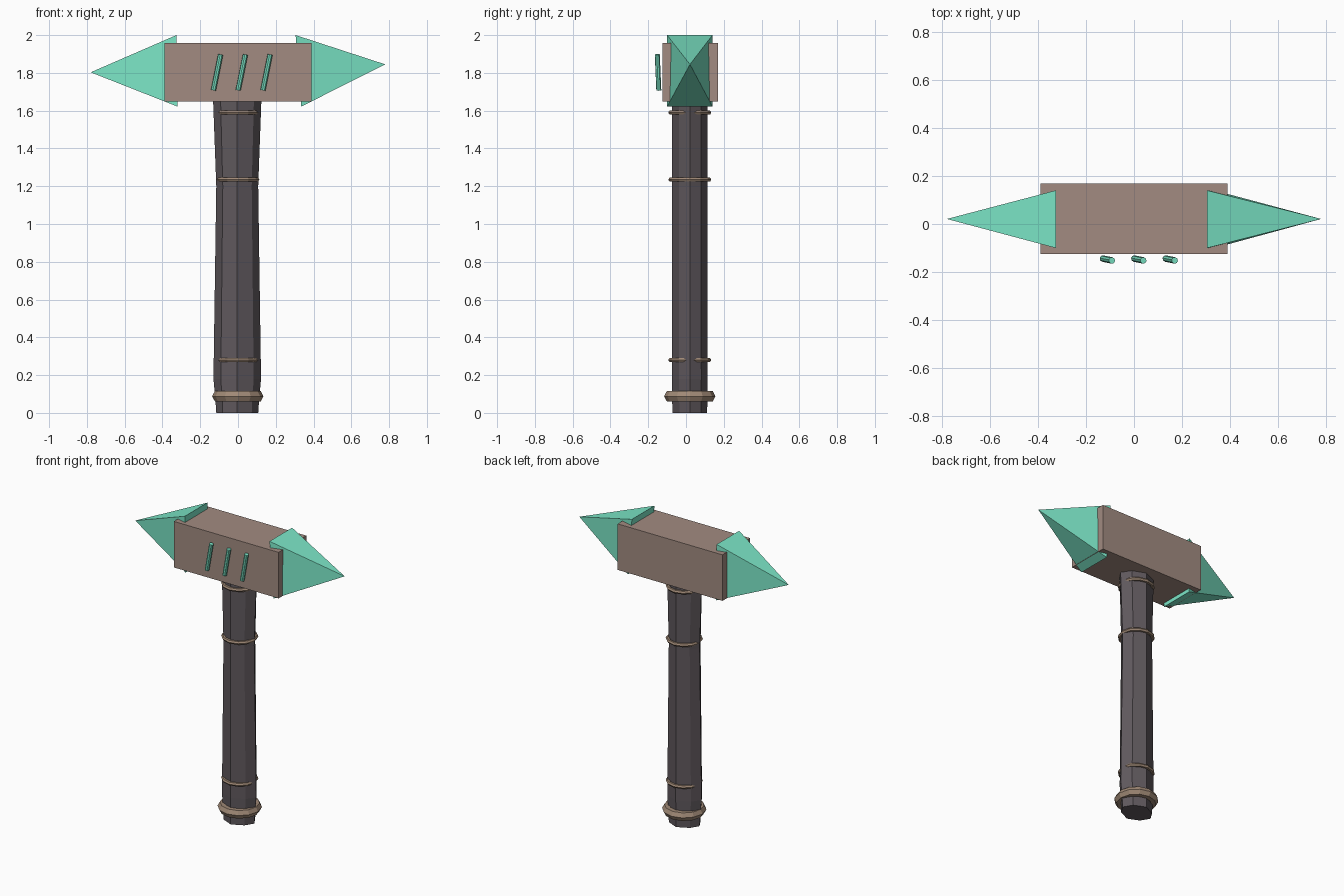
import bpy, bmesh, math
from mathutils import Vector

if "Cube" in bpy.data.objects:
    bpy.data.objects.remove(bpy.data.objects["Cube"])

CX, CY = -0.004, 0.02  # axis of the handle


def material(name, color):
    m = bpy.data.materials.new(name)
    m.diffuse_color = (*color, 1)
    m.use_nodes = True
    m.node_tree.nodes["Principled BSDF"].inputs["Base Color"].default_value = m.diffuse_color
    return m


GEM = material("teal", (0.20, 0.79, 0.57))
BLOCK = material("brown", (0.36, 0.26, 0.22))
GRIP = material("dark_grip", (0.115, 0.098, 0.109))
BAND = material("tan", (0.35, 0.25, 0.18))


def finish(obj, name, mat):
    obj.name = name
    obj.data.materials.append(mat)
    return obj


def mesh_object(name, bm, mat):
    bmesh.ops.recalc_face_normals(bm, faces=bm.faces)
    me = bpy.data.meshes.new(name)
    bm.to_mesh(me)
    bm.free()
    obj = bpy.data.objects.new(name, me)
    bpy.context.collection.objects.link(obj)
    return finish(obj, name, mat)


# Handle: oval eight-sided section lofted through (z, half width, half depth)
SECTION = [(1, 0), (0.69, 0.64), (0, 1), (-0.69, 0.60),
           (-1, 0), (-0.69, -0.64), (0, -1), (0.69, -0.60)]


def handle(profile):
    bm = bmesh.new()
    rings = [[bm.verts.new((CX + rx * u, CY + ry * v, z)) for u, v in SECTION]
             for z, rx, ry in profile]
    for lo, hi in zip(rings, rings[1:]):
        for i in range(8):
            j = (i + 1) % 8
            bm.faces.new((lo[i], lo[j], hi[j], hi[i]))
    bm.faces.new(rings[0])
    bm.faces.new(rings[-1])
    return mesh_object("handle", bm, GRIP)


handle([(0, 0.111, 0.092), (0.06, 0.115, 0.093), (0.18, 0.126, 0.095),
        (1.20, 0.111, 0.093), (1.66, 0.128, 0.094)])


# Bands round the handle
def band(name, z, radius, thickness, height):
    bpy.ops.mesh.primitive_torus_add(location=(-0.001, CY, z), major_segments=12,
                                     minor_segments=6, major_radius=radius,
                                     minor_radius=thickness)
    obj = bpy.context.object
    obj.scale.z = height / (thickness * math.sqrt(3))
    finish(obj, name, BAND)


band("pommel_band", 0.088, 0.107, 0.029, 0.054)
for n, z in enumerate((0.28, 1.235, 1.59)):
    band(f"grip_band_{n + 1}", z, 0.101, 0.013, 0.021)

# Hammer head block
bpy.ops.mesh.primitive_cube_add(size=1, location=(0, 0.022, 1.803))
head = finish(bpy.context.object, "head_block", BLOCK)
head.scale = (0.78, 0.295, 0.31)


# Spikes: four-sided pyramids with slightly tilted bases
def spike(name, x_top, x_bottom, tip):
    bm = bmesh.new()
    base = [bm.verts.new(c) for c in ((x_top, -0.10, 2.0), (x_top, 0.14, 2.0),
                                      (x_bottom, 0.14, 1.622), (x_bottom, -0.10, 1.622))]
    apex = bm.verts.new(tip)
    bm.faces.new(base)
    for i in range(4):
        bm.faces.new((base[i], base[(i + 1) % 4], apex))
    mesh_object(name, bm, GEM)


spike("left_spike", -0.326, -0.321, (-0.78, 0.021, 1.803))
spike("right_spike", 0.305, 0.335, (0.78, 0.021, 1.845))

# Three slanted bars in front of the head
for n in range(3):
    x = -0.13 + 0.131 * n
    low, high = Vector((x, -0.144, 1.708)), Vector((x + 0.038, -0.152, 1.897))
    axis = high - low
    bpy.ops.mesh.primitive_cylinder_add(vertices=8, radius=0.0135, depth=axis.length,
                                        location=(low + high) / 2)
    bar = finish(bpy.context.object, f"front_bar_{n + 1}", GEM)
    bar.rotation_euler = axis.to_track_quat('Z', 'Y').to_euler()
